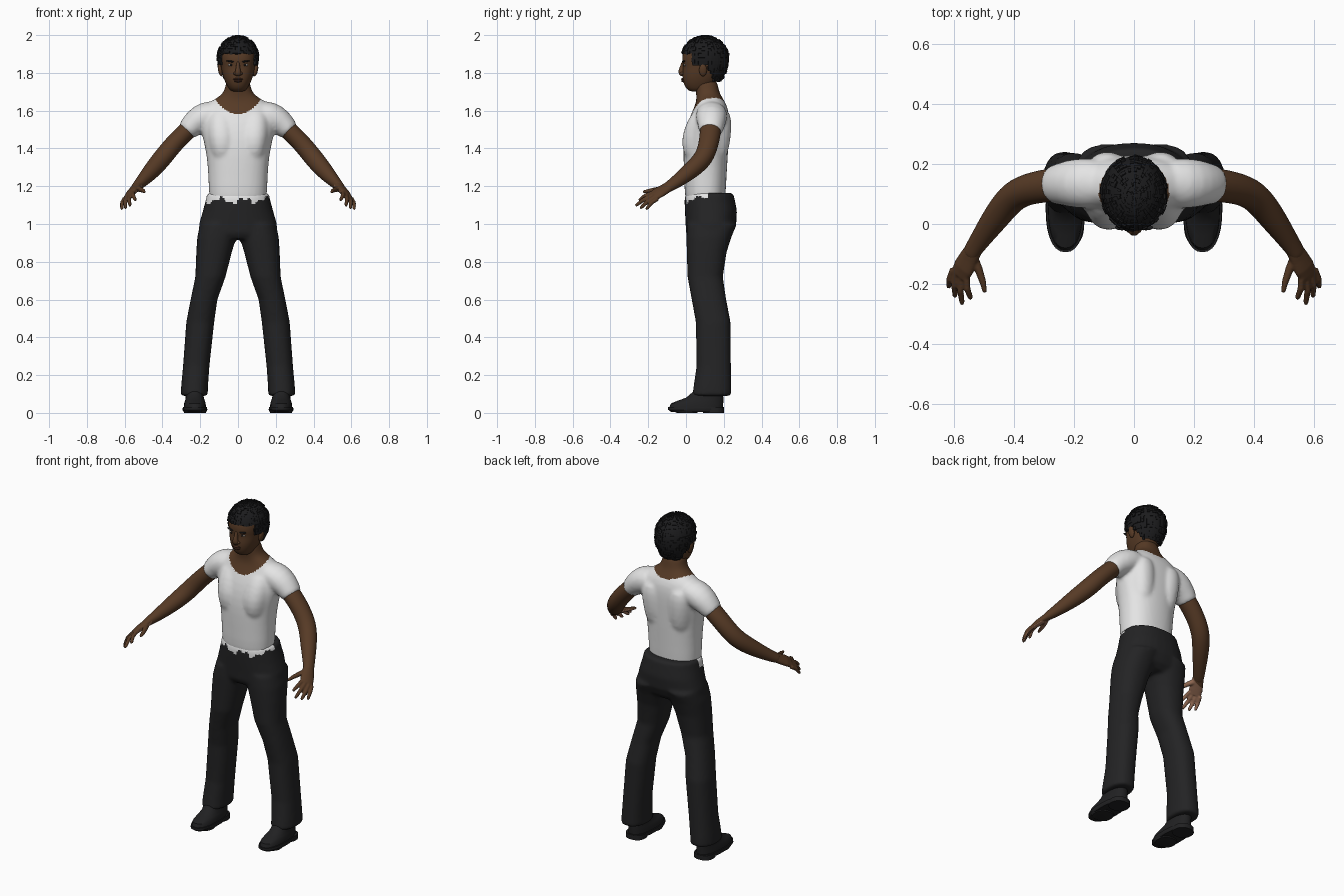
import bpy, bmesh, math, random
from mathutils import Vector, Matrix

random.seed(4)
cube = bpy.data.objects.get("Cube")
if cube:
    bpy.data.objects.remove(cube, do_unlink=True)


def material(name, r, g, b):
    m = bpy.data.materials.new(name)
    m.use_nodes = True
    m.diffuse_color = (r, g, b, 1)
    bsdf = next(n for n in m.node_tree.nodes if n.type == "BSDF_PRINCIPLED")
    bsdf.inputs["Base Color"].default_value = (r, g, b, 1)
    bsdf.inputs["Roughness"].default_value = 0.8
    return m


SKIN = material("brown skin", 0.095, 0.043, 0.019)
PALM = material("light palm skin", 0.3, 0.15, 0.09)
LIPS = material("dark lips", 0.06, 0.024, 0.014)
SHIRT = material("white shirt", 0.78, 0.78, 0.78)
CLOTH = material("black trousers", 0.017, 0.017, 0.018)
LEATHER = material("black shoes", 0.015, 0.015, 0.016)
HAIR = material("black hair", 0.011, 0.011, 0.012)
EYE = material("eye white", 0.4, 0.36, 0.32)


def loft(bm, loops):
    """Skin closed loops of points and cap both ends."""
    rows = [[bm.verts.new(p) for p in loop] for loop in loops]
    n = len(rows[0])
    for a, b in zip(rows, rows[1:]):
        for i in range(n):
            j = (i + 1) % n
            bm.faces.new((a[i], a[j], b[j], b[i]))
    bm.faces.new(rows[0])
    bm.faces.new(rows[-1])


def oval(n, e=2.0):
    for i in range(n):
        a = 2 * math.pi * i / n
        c, s = math.cos(a), math.sin(a)
        yield (math.copysign(abs(c) ** (2 / e), c), math.copysign(abs(s) ** (2 / e), s))


def column(bm, rings, side=1, n=28, e=2.3):
    """Rings are (z, centre x, half width, front y, back y)."""
    loft(bm, [[(side * cx + rx * u, (f + b) / 2 + (b - f) / 2 * v, z) for u, v in oval(n, e)]
              for z, cx, rx, f, b in rings])


def limb(bm, path, side=1, across=(0, 1, 0), n=16):
    """Path points are (x, y, z, half width, half thickness)."""
    pts = [Vector(p[:3]) for p in path]
    loops = []
    for i, p in enumerate(path):
        t = (pts[min(i + 1, len(pts) - 1)] - pts[max(i - 1, 0)]).normalized()
        u = Vector(across)
        u = (u - t * u.dot(t)).normalized()
        v = t.cross(u)
        loop = [pts[i] + u * a * p[3] + v * b * p[4] for a, b in oval(n)]
        loops.append([(side * q.x, q.y, q.z) for q in loop])
    loft(bm, loops)


def ball(bm, centre, size, tilt=0):
    m = Matrix.Translation(centre) @ Matrix.Rotation(tilt, 4, "Y") @ Matrix.Diagonal((*size, 1))
    bmesh.ops.create_uvsphere(bm, u_segments=20, v_segments=12, radius=1, matrix=m)


def finish(name, bm, mats, subsurf=0, voxel=0, smooth=0, angle=60, rule=None):
    """Make the object, bake its modifiers and colour faces by the rule."""
    bmesh.ops.recalc_face_normals(bm, faces=bm.faces)
    me = bpy.data.meshes.new(name)
    bm.to_mesh(me)
    bm.free()
    ob = bpy.data.objects.new(name, me)
    bpy.context.collection.objects.link(ob)
    if subsurf:
        ob.modifiers.new("round", "SUBSURF").levels = subsurf
    if voxel:
        r = ob.modifiers.new("fuse", "REMESH")
        r.mode = "VOXEL"
        r.voxel_size = voxel
    if smooth:
        s = ob.modifiers.new("soften", "SMOOTH")
        s.factor, s.iterations = 0.5, smooth
    if ob.modifiers:
        deps = bpy.context.evaluated_depsgraph_get()
        me = bpy.data.meshes.new_from_object(ob.evaluated_get(deps))
        ob.modifiers.clear()
        ob.data = me
    me.materials.clear()
    for m in mats:
        me.materials.append(m)
    for p in me.polygons:
        p.material_index = int(rule(p.center, p.normal)) if rule else 0
    if angle:
        me.shade_smooth()
        me.set_sharp_from_angle(angle=math.radians(angle))
    return ob


# Shirt with sleeves, fused with the neck
bm = bmesh.new()
column(bm, [(1.06, 0, .14, .01, .2), (1.15, 0, .155, -.008, .21), (1.25, 0, .157, -.01, .215),
            (1.36, 0, .165, -.015, .222), (1.45, 0, .185, -.012, .226), (1.54, 0, .205, .008, .23),
            (1.61, 0, .19, .04, .225), (1.65, 0, .145, .055, .205), (1.68, 0, .09, .055, .185),
            (1.71, 0, .068, .05, .172), (1.78, 0, .064, .04, .165)])
for s in (1, -1):
    column(bm, [(1.3, .075, .06, .02, .19), (1.38, .08, .075, -.018, .225), (1.46, .085, .085, -.026, .238),
                (1.55, .09, .085, .008, .244), (1.62, .09, .06, .05, .225)], s)
    limb(bm, [(.08, .135, 1.6, .08, .06), (.17, .135, 1.575, .088, .08), (.225, .135, 1.54, .078, .072),
              (.255, .132, 1.51, .068, .06), (.283, .128, 1.48, .064, .056)], s)


def collar(c, n):
    return c.z > 1.58 + (c.y - .02) * .35 + (c.x / .125) ** 2 * .06


finish("shirt_and_neck", bm, [SHIRT, SKIN], 1, .01, 6, rule=collar)

# Trousers
bm = bmesh.new()
column(bm, [(1.165, 0, .163, .0, .25), (1.13, 0, .17, -.008, .258), (1.07, 0, .186, -.006, .27),
            (1.0, 0, .206, -.002, .266), (.95, 0, .208, .0, .245), (.92, 0, .19, .02, .21)])
for s in (1, -1):
    column(bm, [(1.0, .1, .1, .005, .27), (.93, .112, .104, .002, .24), (.85, .127, .094, .004, .215),
                (.72, .146, .08, .008, .195), (.6, .18, .071, .03, .213), (.48, .2, .074, .052, .236),
                (.25, .221, .07, .056, .238), (.14, .23, .071, .04, .24), (.09, .232, .072, .033, .24)], s)


def ragged_waist(c, n):
    return c.y < .12 and c.z > 1.125 + .014 * math.sin(c.x * 52) + .01 * math.sin(c.x * 131)


finish("trousers", bm, [CLOTH, SHIRT], 0, .011, 4, rule=ragged_waist)

FINGERS = [((.600, -.15, 1.135), (.617, -.212, 1.078)), ((.589, -.163, 1.143), (.596, -.243, 1.083)),
           ((.573, -.172, 1.153), (.572, -.268, 1.097)), ((.557, -.177, 1.164), (.543, -.25, 1.125))]
SPREAD = Vector((-.75, -.41, .52))

for s, label in ((1, "left"), (-1, "right")):
    # Arm
    bm = bmesh.new()
    limb(bm, [(.2, .135, 1.56, .056, .05), (.275, .13, 1.49, .057, .05), (.34, .12, 1.425, .054, .05),
              (.40, .098, 1.35, .052, .052), (.45, .035, 1.29, .048, .048), (.5, -.035, 1.235, .038, .036),
              (.535, -.085, 1.2, .032, .026), (.55, -.11, 1.187, .03, .022)], s)
    finish(label + "_arm", bm, [SKIN], 2)

    # Hand with five fingers
    bm = bmesh.new()
    limb(bm, [(.53, -.08, 1.205, .03, .024), (.55, -.115, 1.183, .036, .021),
              (.566, -.145, 1.166, .04, .019), (.58, -.17, 1.148, .036, .014)], s, SPREAD)
    for base, tip in FINGERS:
        a, b = Vector(base), Vector(tip)
        bend = a.lerp(b, .5) + Vector((.005, -.002, .006))
        limb(bm, [(*a, .012, .012), (*bend, .011, .011), (*a.lerp(b, .9), .009, .009), (*b, .006, .006)], s, SPREAD)
    limb(bm, [(.54, -.1, 1.19, .018, .016), (.517, -.15, 1.183, .014, .014),
              (.502, -.195, 1.176, .011, .011), (.496, -.228, 1.17, .007, .007)], s, SPREAD)
    inward = Vector((-.64 * s, .2, -.76))
    finish(label + "_hand", bm, [SKIN, PALM], 0, .0045, 2, rule=lambda c, n: n.dot(inward) > .45 and c.y < -.1)

    # Shoe: sole, heel and upper
    bm = bmesh.new()
    column(bm, [(.006, .228, .06, -.08, .19), (.016, .228, .066, -.094, .2), (.03, .228, .064, -.094, .2)], s)
    column(bm, [(0, .229, .058, .09, .202), (.028, .229, .057, .085, .202)], s)
    column(bm, [(0, .226, .056, -.05, .06), (.02, .226, .06, -.08, .07)], s)
    column(bm, [(.028, .228, .058, -.088, .196), (.05, .228, .057, -.08, .197), (.066, .228, .052, -.04, .198),
                (.08, .229, .048, .0, .198), (.11, .23, .046, .035, .195), (.15, .23, .045, .06, .19)], s)
    finish(label + "_shoe", bm, [LEATHER], angle=40)

# Head with nose and ears
bm = bmesh.new()
column(bm, [(1.7, 0, .03, .025, .1), (1.712, 0, .046, .005, .13), (1.735, 0, .06, -.01, .15),
            (1.765, 0, .074, -.018, .17), (1.80, 0, .085, -.02, .19), (1.835, 0, .09, -.014, .2),
            (1.86, 0, .094, -.022, .206), (1.9, 0, .097, -.02, .21), (1.95, 0, .087, .0, .195),
            (1.98, 0, .055, .045, .16)])
limb(bm, [(0, -.01, 1.862, .009, .012), (0, -.018, 1.835, .009, .012), (0, -.026, 1.81, .015, .016),
          (0, -.024, 1.795, .02, .016), (0, -.014, 1.786, .016, .01)], across=(1, 0, 0))
for s in (1, -1):
    ball(bm, (s * .094, .09, 1.815), (.012, .021, .034), s * .2)
    ball(bm, (s * .016, -.02, 1.797), (.009, .01, .008))
finish("head", bm, [SKIN], 1)

# Lips
bm = bmesh.new()
ball(bm, (0, -.015, 1.767), (.026, .011, .006))
ball(bm, (0, -.013, 1.757), (.023, .012, .007))
finish("lips", bm, [LIPS])

# Eyes, irises and brows
for s, label in ((1, "left"), (-1, "right")):
    for part, size, x, y, z, mat, tilt in (("eye", (.016, .008, .0065), .037, -.005, 1.842, EYE, 0),
                                           ("iris", (.006, .004, .006), .037, -.011, 1.842, HAIR, 0),
                                           ("brow", (.024, .009, .0045), .04, -.012, 1.861, HAIR, -.12)):
        bm = bmesh.new()
        ball(bm, (s * x, y, z), size, s * tilt)
        finish(f"{label}_{part}", bm, [mat])

# Hair: a cap trimmed at the hairline with raised blocky locks
bm = bmesh.new()
bmesh.ops.create_uvsphere(bm, u_segments=44, v_segments=30, radius=1)
for v in bm.verts:
    drop = .165 if v.co.z < 0 else .115
    v.co = Vector((v.co.x * .108, v.co.y * .125 + .1, v.co.z * drop + 1.88))


def hairline(y):
    if y < .04:
        return 1.9
    return 1.845 if y < .11 else 1.845 - min((y - .11) * 2, .085)


low = [f for f in bm.faces if f.calc_center_median().z < hairline(f.calc_center_median().y)]
bmesh.ops.delete(bm, geom=low, context="FACES")
bmesh.ops.solidify(bm, geom=bm.faces[:], thickness=.012)
bm.normal_update()
outer = [f for f in bm.faces if f.normal.dot(f.calc_center_median() - Vector((0, .1, 1.88))) > 0]
locks = bmesh.ops.extrude_discrete_faces(bm, faces=random.sample(outer, len(outer) // 2))["faces"]
for f in locks:
    lift = f.normal * random.uniform(.002, .007)
    for v in f.verts:
        v.co += lift
for v in bm.verts:
    v.co.z = min(v.co.z, 2.0)
finish("hair", bm, [HAIR], angle=0)
